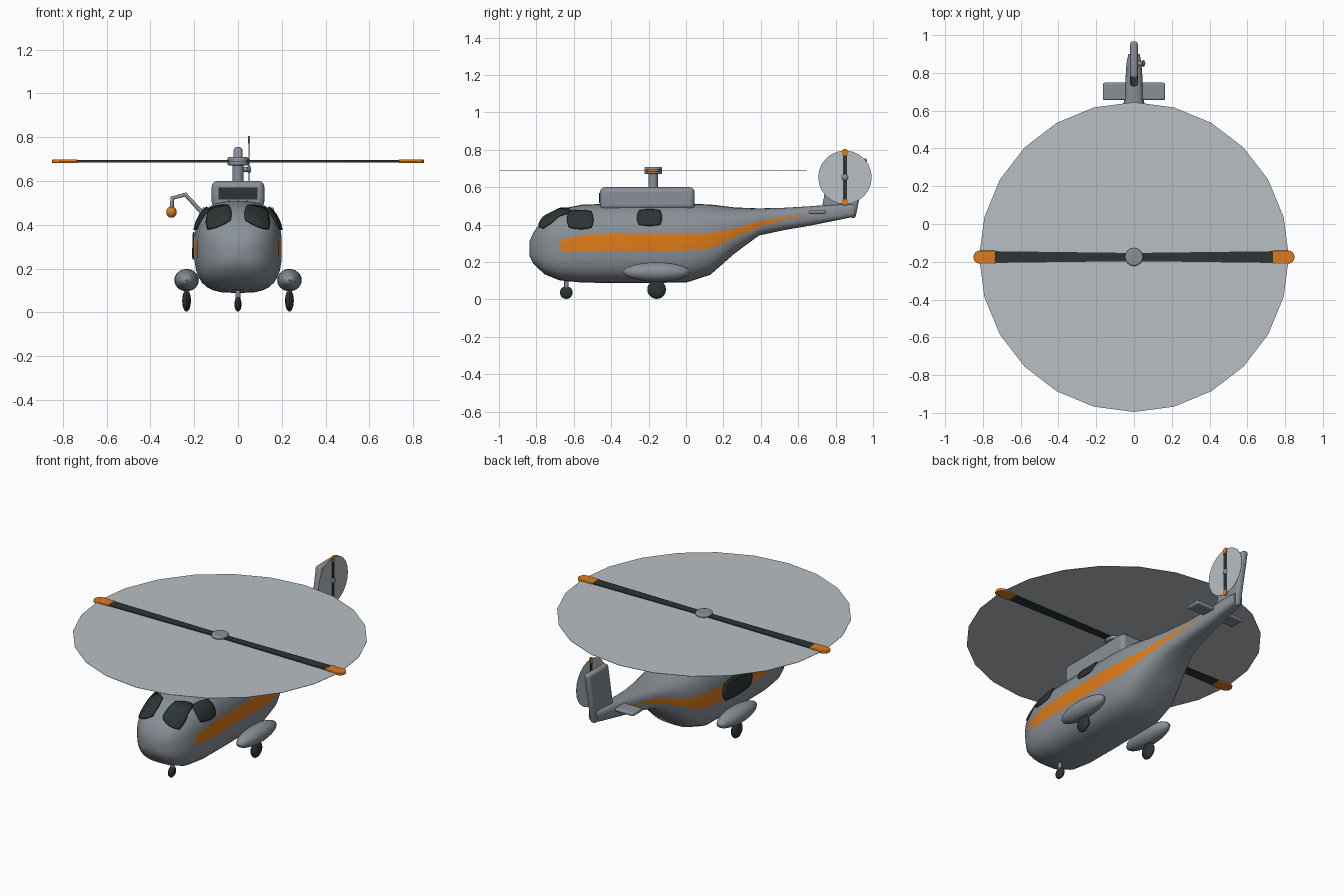
import bpy, bmesh, math
from math import pi, sin, cos
from mathutils import Vector, Matrix
from mathutils.bvhtree import BVHTree

if "Cube" in bpy.data.objects:
    bpy.data.objects.remove(bpy.data.objects["Cube"])


def material(name, rgb):
    m = bpy.data.materials.new(name)
    m.use_nodes = True
    m.diffuse_color = (*rgb, 1)
    m.node_tree.nodes["Principled BSDF"].inputs["Base Color"].default_value = (*rgb, 1)
    return m


GREY = material("hull grey", (0.25, 0.28, 0.31))
DARK = material("dark glass", (0.025, 0.035, 0.034))
ORANGE = material("safety orange", (0.72, 0.20, 0.01))
PALE = material("pale rotor blur", (0.48, 0.52, 0.55))


def finish(name, bm, *mats, bevel=0, smooth=40):
    bmesh.ops.recalc_face_normals(bm, faces=bm.faces)
    me = bpy.data.meshes.new(name)
    bm.to_mesh(me)
    bm.free()
    ob = bpy.data.objects.new(name, me)
    bpy.context.collection.objects.link(ob)
    for m in mats:
        me.materials.append(m)
    if bevel:
        mod = ob.modifiers.new("rounding", "BEVEL")
        mod.width, mod.segments = bevel, 3
    bpy.ops.object.select_all(action="DESELECT")
    ob.select_set(True)
    bpy.context.view_layer.objects.active = ob
    if smooth:
        bpy.ops.object.shade_smooth_by_angle(angle=math.radians(smooth))
    return ob


def box(name, centre, size, mat, bevel=0):
    bm = bmesh.new()
    bmesh.ops.create_cube(bm, size=1, matrix=Matrix.Translation(centre) @ Matrix.Diagonal((*size, 1)))
    return finish(name, bm, mat, bevel=bevel)


def ball(name, centre, radii, mat, segs=20, rings=12):
    bm = bmesh.new()
    bmesh.ops.create_uvsphere(bm, u_segments=segs, v_segments=rings, radius=1,
                              matrix=Matrix.Translation(centre) @ Matrix.Diagonal((*radii, 1)))
    return finish(name, bm, mat)


def cylinder(name, centre, radius, depth, mat, axis="Z", segs=16, bevel=0):
    turn = Matrix.Rotation(pi / 2, 4, "Y") if axis == "X" else Matrix()
    bm = bmesh.new()
    bmesh.ops.create_cone(bm, cap_ends=True, segments=segs, radius1=radius, radius2=radius,
                          depth=depth, matrix=Matrix.Translation(centre) @ turn)
    return finish(name, bm, mat, bevel=bevel)


def slab(name, outline, place, half, mat, bevel=0):
    # extrude a flat outline; place(a, b, t) maps it into space
    bm = bmesh.new()
    lo, hi = [[bm.verts.new(place(a, b, t)) for a, b in outline] for t in (-half, half)]
    bm.faces.new(lo)
    bm.faces.new(hi)
    for i in range(len(lo)):
        bm.faces.new((lo[i - 1], lo[i], hi[i], hi[i - 1]))
    return finish(name, bm, mat, bevel=bevel)


# fuselage: y, bottom, top, half width, stripe bottom, stripe top
SECTIONS = [
    (-0.838, 0.235, 0.31, 0.045, 0.26, 0.285), (-0.815, 0.19, 0.36, 0.10, 0.26, 0.295),
    (-0.757, 0.135, 0.44, 0.155, 0.26, 0.31), (-0.675, 0.102, 0.483, 0.185, 0.26, 0.32),
    (-0.55, 0.09, 0.508, 0.2, 0.26, 0.345), (-0.35, 0.088, 0.512, 0.2, 0.26, 0.352),
    (0.0, 0.09, 0.512, 0.2, 0.26, 0.352), (0.13, 0.132, 0.508, 0.185, 0.272, 0.355),
    (0.26, 0.246, 0.492, 0.145, 0.33, 0.378), (0.39, 0.342, 0.487, 0.1, 0.388, 0.42),
    (0.52, 0.37, 0.49, 0.07, 0.425, 0.44), (0.66, 0.394, 0.498, 0.052, 0.456, 0.458),
    (0.85, 0.432, 0.512, 0.04, 0.472, 0.474), (0.90, 0.443, 0.51, 0.03, 0.474, 0.476),
]
STEPS = 8


def half_ring(zb, zt, w, s0, s1):
    mid, h = (zb + zt) / 2, (zt - zb) / 2
    low, high = (math.asin((s - mid) / h) for s in (s0, s1))
    angles = [-pi / 2 + (low + pi / 2) * i / STEPS for i in range(STEPS + 1)]
    angles += [high + (pi / 2 - high) * i / STEPS for i in range(STEPS + 1)]
    pts = []
    for a in angles:
        t = sin(a)
        p = 2.6 if t > 0 else 3.1
        pts.append((w * max(0, 1 - abs(t) ** p) ** (1 / p), mid + h * t))
    return pts


bm = bmesh.new()
rings = []
for y, *shape in SECTIONS:
    pts = half_ring(*shape)
    loop = pts + [(-x, z) for x, z in reversed(pts[1:-1])]
    rings.append([bm.verts.new((x, y, z)) for x, z in loop])
count = len(rings[0])
stripe_rows = (STEPS, count - STEPS - 1)
for k in range(len(rings) - 1):
    a, b = rings[k], rings[k + 1]
    for i in range(count):
        j = (i + 1) % count
        f = bm.faces.new((a[i], a[j], b[j], b[i]))
        if i in stripe_rows and -0.68 < SECTIONS[k][0] < 0.6:
            f.material_index = 1
bm.faces.new(rings[0])
bm.faces.new(rings[-1])
bmesh.ops.recalc_face_normals(bm, faces=bm.faces)
hull_tree = BVHTree.FromBMesh(bm)
finish("fuselage", bm, GREY, ORANGE, smooth=50)


def pane(name, corners, side=0, lift=0.006, n=8):
    # rounded plate projected on the hull: from the side if side is set, else from the front
    bm = bmesh.new()
    c = [Vector(p) for p in corners]
    grid = []
    for i in range(n + 1):
        row = []
        for j in range(n + 1):
            u, v = 2 * i / n - 1, 2 * j / n - 1
            u, v = u * (1 - 0.16 * v * v), v * (1 - 0.16 * u * u)
            u, v = (u + 1) / 2, (v + 1) / 2
            p = c[0].lerp(c[1], u).lerp(c[3].lerp(c[2], u), v)
            if side:
                start, ray = Vector((side, p.x, p.y)), Vector((-side, 0, 0))
            else:
                start, ray = Vector((p.x, -2, p.y)), Vector((0, 1, 0))
            hit, normal = hull_tree.ray_cast(start, ray)[:2]
            row.append(bm.verts.new(hit + normal * lift))
        grid.append(row)
    for i in range(n):
        for j in range(n):
            bm.faces.new((grid[i][j], grid[i + 1][j], grid[i + 1][j + 1], grid[i][j + 1]))
    ob = finish(name, bm, DARK)
    mod = ob.modifiers.new("thickness", "SOLIDIFY")
    mod.thickness, mod.offset = 0.008, 0


def rect(a0, a1, b0, b1):
    return [(a0, b0), (a1, b0), (a1, b1), (a0, b1)]


# glazing, sponsons and main wheels on both sides
for s, tag in ((1, "left"), (-1, "right")):
    pane(f"windshield_{tag}", [(s * 0.145, 0.365), (s * 0.025, 0.415), (s * 0.035, 0.49), (s * 0.135, 0.472)])
    pane(f"cockpit_window_{tag}", rect(-0.635, -0.495, 0.375, 0.472), s)
    pane(f"cabin_window_{tag}", rect(-0.262, -0.128, 0.392, 0.476), s)
    ball(f"sponson_{tag}", (s * 0.235, -0.157, 0.147), (0.056, 0.18, 0.051), GREY)
    ball(f"main_wheel_{tag}", (s * 0.235, -0.157, 0.053), (0.02, 0.05, 0.05), DARK, 12, 10)
pane("cabin_door", rect(-0.345, -0.065, 0.242, 0.365), -1)

# nose gear
cylinder("nose_strut", (0, -0.64, 0.08), 0.011, 0.07, GREY)
ball("nose_wheel", (0, -0.64, 0.037), (0.016, 0.034, 0.034), DARK, 12, 10)

# engine housing and intake
box("engine_housing", (0, -0.207, 0.54), (0.24, 0.506, 0.12), GREY, 0.025)
box("engine_intake", (0, -0.46, 0.543), (0.18, 0.009, 0.055), DARK)

# main rotor
HUB = Vector((0, -0.175, 0.69))
cylinder("rotor_mast", HUB - Vector((0, 0, 0.05)), 0.026, 0.1, GREY)
cylinder("rotor_hub", HUB, 0.048, 0.038, GREY, bevel=0.008)
cylinder("rotor_blur", HUB, 0.82, 0.002, PALE, segs=24)


def tip_outline(start, centre, r):
    arc = [(centre + r * cos(a), r * sin(a)) for a in [pi * (i / 8 - 0.5) for i in range(9)]]
    return [(start, -r)] + arc + [(start, r)]


for s, tag in ((1, "left"), (-1, "right")):
    def across(a, b, t):
        return HUB + Vector((s * a, b, t))
    slab(f"rotor_blade_{tag}", [(0.03, -0.022), (0.735, -0.031), (0.735, 0.031), (0.03, 0.022)],
         across, 0.006, DARK)
    slab(f"rotor_tip_{tag}", tip_outline(0.735, 0.815, 0.035), across, 0.008, ORANGE, 0.004)

# tail fin and stabilizer
slab("tail_fin", [(0.725, 0.48), (0.775, 0.755), (0.97, 0.755), (0.905, 0.432)],
     lambda a, b, t: (t, a, b), 0.02, GREY, 0.014)
box("stabilizer", (0, 0.702, 0.468), (0.33, 0.092, 0.022), GREY, 0.009)

# tail rotor
TAIL = Vector((0.05, 0.85, 0.653))
cylinder("tail_shaft", TAIL - Vector((0.025, 0, 0)), 0.012, 0.05, GREY, "X")
ball("tail_hub", TAIL, (0.01, 0.018, 0.018), GREY, 12, 8)
cylinder("tail_rotor_blur", TAIL, 0.143, 0.002, PALE, "X", 24)
for s, tag in ((1, "upper"), (-1, "lower")):
    def upright(a, b, t):
        return TAIL + Vector((t, b, s * a))
    slab(f"tail_blade_{tag}", rect(0.01, 0.12, -0.011, 0.011), upright, 0.003, DARK)
    slab(f"tail_tip_{tag}", tip_outline(0.118, 0.136, 0.016), upright, 0.004, ORANGE)

# rescue hoist
path = bpy.data.curves.new("hoist_arm", "CURVE")
path.dimensions = "3D"
path.bevel_depth = 0.01
path.use_fill_caps = True
arm = [(-0.15, 0.44), (-0.24, 0.538), (-0.3, 0.522), (-0.304, 0.46)]
line = path.splines.new("POLY")
line.points.add(len(arm) - 1)
for point, (x, z) in zip(line.points, arm):
    point.co = (x, -0.21, z, 1)
path.materials.append(GREY)
bpy.context.collection.objects.link(bpy.data.objects.new("hoist_arm", path))
ball("hoist_weight", (-0.304, -0.21, 0.458), (0.024, 0.024, 0.026), ORANGE, 12, 8)
